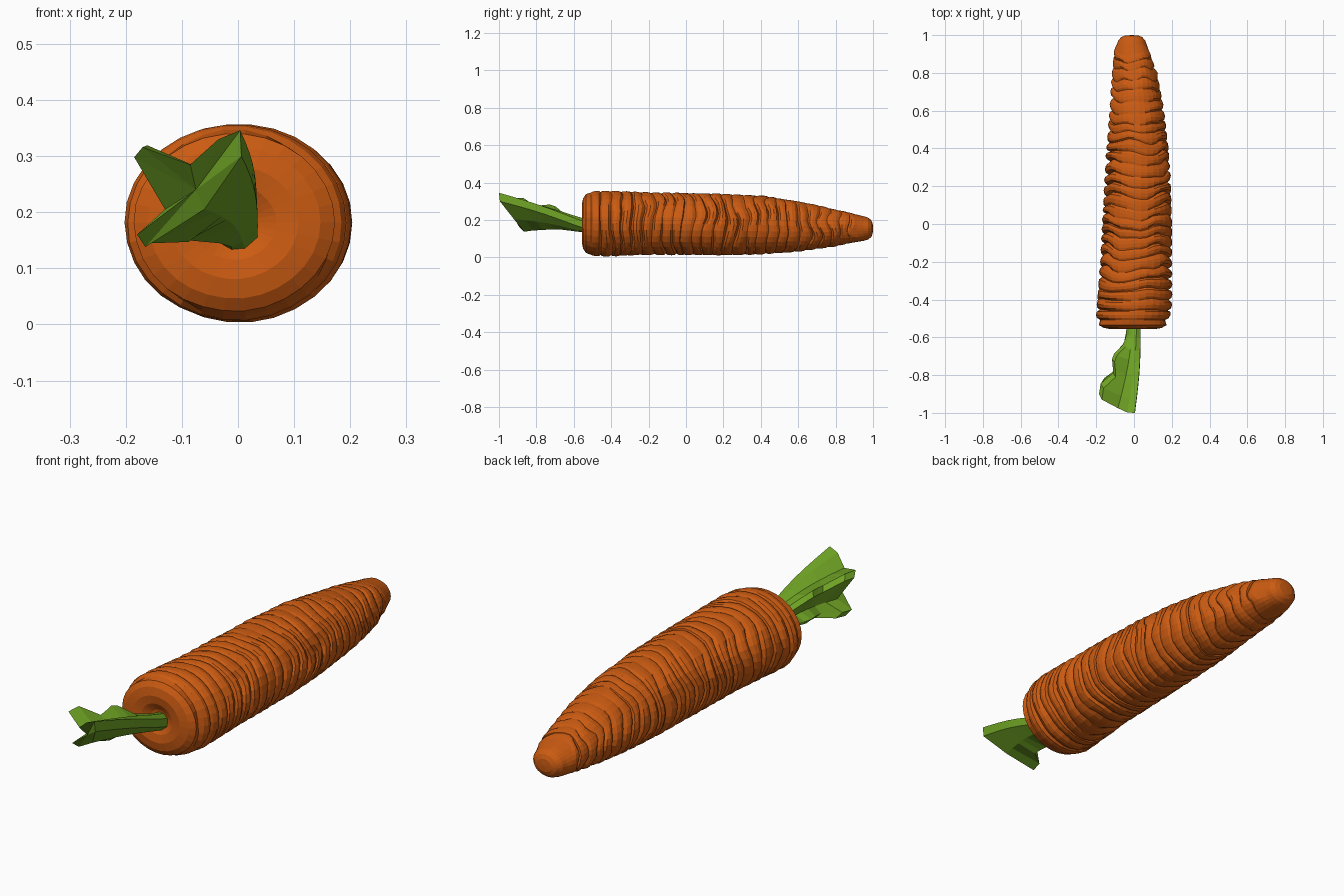
import bpy, bmesh, math, random
from mathutils import noise, Vector

if "Cube" in bpy.data.objects:
    bpy.data.objects.remove(bpy.data.objects["Cube"])

random.seed(4)


def material(name, rgb):
    m = bpy.data.materials.new(name)
    m.diffuse_color = (*rgb, 1)
    m.use_nodes = True
    m.node_tree.nodes["Principled BSDF"].inputs["Base Color"].default_value = m.diffuse_color
    return m


def lerp_table(table, k):
    """Linear interpolation in rows (key, values...)."""
    k = min(max(k, table[0][0]), table[-1][0])
    for a, b in zip(table, table[1:]):
        if k <= b[0]:
            f = (k - a[0]) / (b[0] - a[0])
            return [p + (q - p) * f for p, q in zip(a[1:], b[1:])]


def loft(name, rings, mat, start, end):
    """Skin closed rings of points, closing both ends on a centre point."""
    bm = bmesh.new()
    rows = [[bm.verts.new(p) for p in ring] for ring in rings]
    n = len(rows[0])
    for a, b in zip(rows, rows[1:]):
        for i in range(n):
            j = (i + 1) % n
            bm.faces.new((a[i], a[j], b[j], b[i]))
    for row, centre in ((rows[0], start), (rows[-1], end)):
        c = bm.verts.new(centre)
        for i in range(n):
            bm.faces.new((row[i], row[(i + 1) % n], c))
    bmesh.ops.recalc_face_normals(bm, faces=bm.faces)
    me = bpy.data.meshes.new(name)
    bm.to_mesh(me)
    bm.free()
    me.materials.append(mat)
    ob = bpy.data.objects.new(name, me)
    bpy.context.collection.objects.link(ob)
    return ob


orange = material("carrot orange", (0.60, 0.105, 0.006))
green = material("leaf green", (0.16, 0.37, 0.018))

# Carrot root: y, left x, right x, bottom z, top z
outline = [
    (-0.50, -0.203, 0.190, 0.008, 0.355),
    (-0.42, -0.198, 0.203, 0.004, 0.358),
    (-0.20, -0.180, 0.203, 0.012, 0.350),
    (0.00, -0.170, 0.203, 0.012, 0.347),
    (0.20, -0.160, 0.197, 0.010, 0.343),
    (0.40, -0.148, 0.185, 0.014, 0.332),
    (0.60, -0.130, 0.160, 0.028, 0.305),
    (0.80, -0.118, 0.126, 0.056, 0.260),
    (0.90, -0.106, 0.090, 0.076, 0.238),
    (0.95, -0.096, 0.072, 0.084, 0.225),
]
SEG = 30


def root_ring(y, scale=1.0, depth=0.0, shift=0.0):
    xl, xr, zb, zt = lerp_table(outline, y)
    pts = []
    for i in range(SEG):
        a = 2 * math.pi * i / SEG
        c, s = math.cos(a), math.sin(a)
        n = noise.noise(Vector((c * 1.6, y * 9, s * 1.6)))
        # grooves are deep on the flanks, faint along top and bottom
        cut = depth * (0.004 + 0.013 * abs(c)) * (1 + 1.2 * n)
        r = scale - cut / 0.16 + 0.012 * n * scale
        wob = shift * (0.010 * math.sin(3 * a + y * 5) + 0.022 * n)
        wob -= shift * 0.014 * abs(s) ** 3
        pts.append(((xl + xr) / 2 + (xr - xl) / 2 * c * r, y + wob,
                    (zb + zt) / 2 + (zt - zb) / 2 * s * r))
    return pts


# rounded shoulder with a dimple for the stem
cap = [(-0.535, 0.2), (-0.552, 0.38), (-0.557, 0.58), (-0.550, 0.78), (-0.535, 0.91)]
rings = []
for y, s in cap:
    rings.append([(x, y, z) for x, _, z in root_ring(-0.5, s)])
# ridged body
RIDGES, Y0, Y1 = 26, -0.505, 0.935
step = (Y1 - Y0) / RIDGES
for k in range(RIDGES):
    y = Y0 + step * (k + random.uniform(-0.12, 0.12))
    for f, d in ((0, 1.0), (0.2, 0.25), (0.5, 0.0), (0.8, 0.2)):
        rings.append(root_ring(y + f * step, 1, d, min(1, k / 3)))
# blunt tip
for y, s in ((0.95, 0.94), (0.972, 0.85), (0.990, 0.65), (0.998, 0.4)):
    rings.append([(x, y, z) for x, _, z in root_ring(0.95, s)])
loft("carrot_root", rings, orange, (0, -0.53, 0.18), (-0.012, 1.0, 0.155))

# Leaf: stem circle flaring into a three-lobed end; x, y, z, is side lobe
tips = [
    (0.006, -0.995, 0.300, 0), (0.004, -1.000, 0.346, 0),
    (-0.035, -0.998, 0.330, 0), (-0.085, -0.975, 0.285, 0),
    (-0.170, -0.930, 0.316, 1), (-0.185, -0.900, 0.298, 1),
    (-0.130, -0.860, 0.205, 0), (-0.180, -0.890, 0.160, 1),
    (-0.165, -0.865, 0.138, 1), (-0.060, -0.920, 0.205, 0),
]
flare = [(0, 0), (0.15, 0.04), (0.3, 0.2), (0.42, 0.52), (0.5, 0.6),
         (0.6, 0.57), (0.7, 0.55), (0.85, 0.97), (1, 1)]
angles = [-25, 30, 70, 100, 130, 165, 195, 225, 255, 290]
leaf = []
for t, _ in flare:
    ring = []
    for (x, y, z, lobe), deg in zip(tips, angles):
        a = math.radians(deg)
        bx, bz = 0.038 * math.cos(a), 0.168 + 0.038 * math.sin(a)
        s = lerp_table(flare, t)[0] if lobe else t ** 1.15
        lift = 0.015 * math.sin(math.pi * t)
        ring.append((bx + (x - bx) * s + lift * 0.6, -0.53 + (y + 0.53) * t,
                     bz + (z - bz) * s + lift))
    leaf.append(ring)
loft("leaf_stalk", leaf, green, (0, -0.53, 0.168), (-0.075, -0.935, 0.24))
